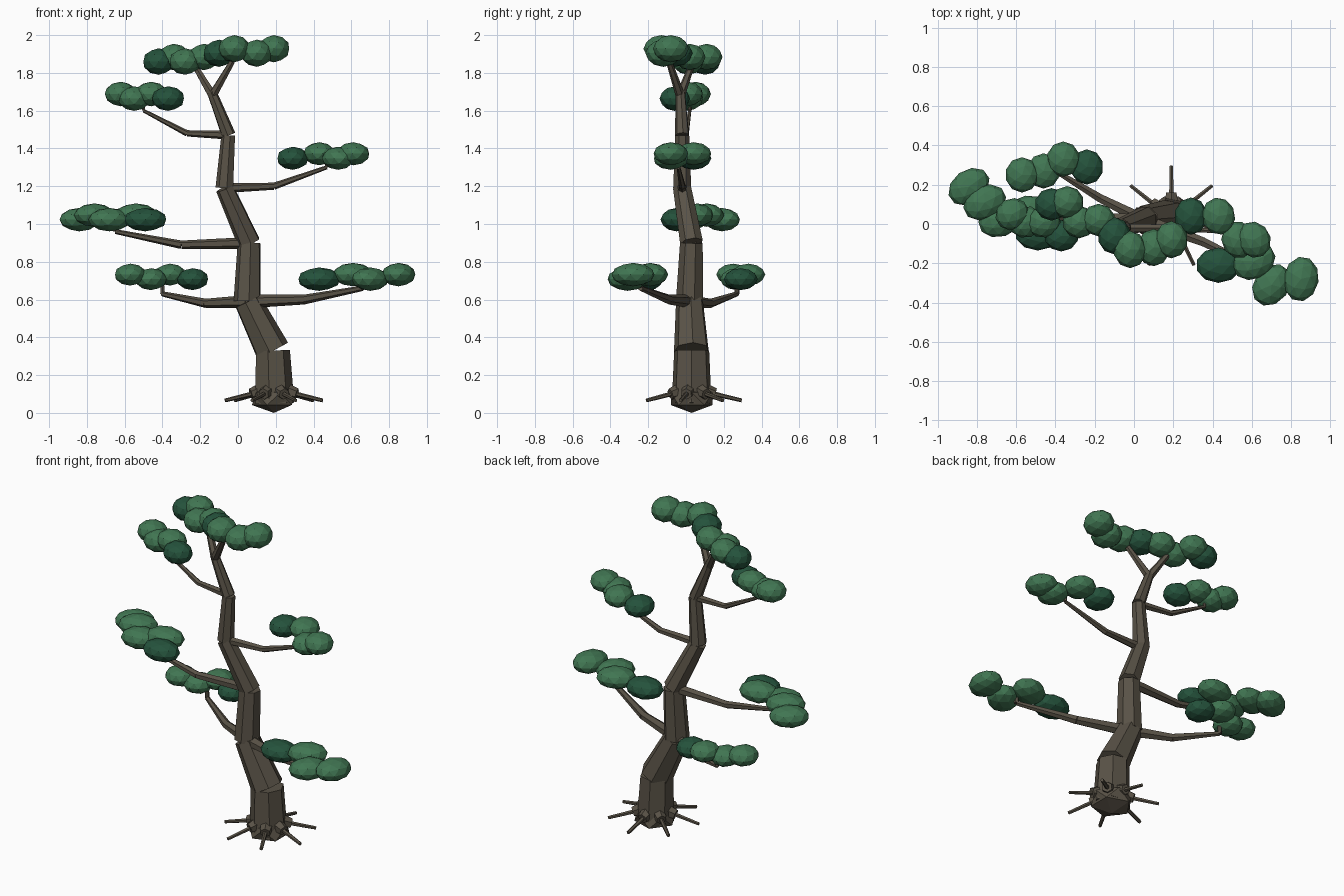
import bpy, bmesh, math
from mathutils import Vector, Matrix

if "Cube" in bpy.data.objects:
    bpy.data.objects.remove(bpy.data.objects["Cube"], do_unlink=True)


def material(name, colour):
    mat = bpy.data.materials.new(name)
    mat.use_nodes = True
    mat.diffuse_color = (*colour, 1)
    shader = mat.node_tree.nodes["Principled BSDF"]
    shader.inputs["Base Color"].default_value = (*colour, 1)
    return mat


BARK = material("bark_brown", (0.1, 0.085, 0.062))
LIGHT = material("leaf_green", (0.052, 0.18, 0.085))
DARK = material("deep_leaf_green", (0.018, 0.085, 0.045))


def finish(bm, name, mat):
    mesh = bpy.data.meshes.new(name)
    bm.to_mesh(mesh)
    bm.free()
    mesh.materials.append(mat)
    obj = bpy.data.objects.new(name, mesh)
    bpy.context.collection.objects.link(obj)
    return obj


def limb(name, points, radii, sides=6):
    """Chain of separate tapered segments through the points."""
    bm = bmesh.new()
    points = [Vector(point) for point in points]
    for start, end, wide, narrow in zip(points, points[1:], radii, radii[1:]):
        axis = end - start
        turn = axis.to_track_quat('Z', 'Y').to_matrix().to_4x4()
        bmesh.ops.create_cone(bm, cap_ends=True, segments=sides,
                              radius1=wide, radius2=narrow, depth=axis.length,
                              matrix=Matrix.Translation((start + end) / 2) @ turn)
    return finish(bm, name, BARK)


def branch(name, radius, start, elbow, tip):
    """Thinning bough with a short upright twig at its tip."""
    twig = Vector(tip) + Vector((0, 0, 0.06))
    radii = [radius * share for share in (1, 0.72, 0.4, 0.3)]
    return limb(name, [start, elbow, tip, twig], radii)


def ball(name, centre, size, mat, angle=0, detail=2):
    """Flattened faceted ball."""
    bm = bmesh.new()
    place = (Matrix.Translation(centre)
             @ Matrix.Rotation(math.radians(angle), 4, 'Z')
             @ Matrix.Diagonal((*size, 1)))
    bmesh.ops.create_icosphere(bm, subdivisions=detail, radius=1, matrix=place)
    return finish(bm, name, mat)


def leaf_pad(name, height, size, spots, spin=0):
    """Row of leaf balls, alternately low and high; the first one is dark."""
    for index, (x, y) in enumerate(spots):
        z = height + (0.012 if index % 2 else -0.012)
        mat = LIGHT if index else DARK
        ball(f"{name}_leaves_{index}", (x, y, z), size, mat, spin * index)


# Crooked trunk and its rounded foot
trunk_path = [(0.19, 0.03, 0.05), (0.18, 0.03, 0.33), (0.05, 0.02, 0.59),
              (0.06, 0.03, 0.9), (-0.07, -0.02, 1.19), (-0.05, -0.02, 1.47),
              (-0.14, -0.03, 1.7)]
trunk_radii = [0.108, 0.095, 0.074, 0.062, 0.049, 0.038, 0.026]
limb("trunk", trunk_path, trunk_radii, sides=7)
ball("trunk_foot", (0.19, 0.03, 0.075), (0.13, 0.13, 0.075), BARK, detail=1)

# Ring of roots: a thick stub, then a thin stick
root_count = 7


def around(angle, distance, height):
    return (0.19 + distance * math.cos(angle), 0.03 + distance * math.sin(angle), height)


for index in range(root_count):
    angle = math.pi / 2 + index * math.tau / root_count
    limb(f"root_stub_{index}",
         [around(angle, 0.06, 0.12), around(angle, 0.125, 0.1)], [0.042, 0.03])
    limb(f"root_stick_{index}",
         [around(angle, 0.1, 0.105), around(angle, 0.265, 0.066)], [0.013, 0.01])

# Boughs, each leaving the trunk at one of its bends
bends = dict(zip(("foot", "knee", "low", "middle", "upper", "high", "top"), trunk_path))
branch("low_left_branch", 0.036, bends["low"], (0.35, -0.09, 0.6), (0.66, -0.24, 0.66))
branch("low_right_branch", 0.034, bends["low"], (-0.17, 0.13, 0.58), (-0.4, 0.27, 0.63))
branch("middle_right_branch", 0.031, bends["middle"], (-0.3, 0.03, 0.89), (-0.65, 0.05, 0.96))
branch("upper_left_branch", 0.026, bends["upper"], (0.19, -0.02, 1.2), (0.47, -0.04, 1.3))
branch("upper_right_branch", 0.023, bends["high"], (-0.27, 0, 1.48), (-0.5, 0.02, 1.6))

# Fork under the crown
for name, tip in (("left", (-0.03, -0.09, 1.86)), ("right", (-0.23, 0.03, 1.84))):
    limb(f"crown_{name}_fork", [(-0.135, -0.03, 1.68), tip], [0.025, 0.016])

# Leaf pads
leaf_pad("low_left", 0.72, (0.115, 0.09, 0.062),
         [(0.43, -0.21), (0.61, -0.19), (0.7, -0.31), (0.85, -0.28)], spin=27)
leaf_pad("low_right", 0.72, (0.085, 0.09, 0.058),
         [(-0.24, 0.29), (-0.36, 0.33), (-0.46, 0.27), (-0.57, 0.25)])
leaf_pad("middle_right", 1.035, (0.115, 0.085, 0.062),
         [(-0.49, -0.05), (-0.54, 0.06), (-0.68, 0.02), (-0.76, 0.11), (-0.84, 0.19)], spin=9)
leaf_pad("upper_left", 1.36, (0.085, 0.095, 0.061),
         [(0.29, 0.04), (0.43, 0.04), (0.53, -0.08), (0.61, -0.08)], spin=10)
leaf_pad("upper_right", 1.676, (0.088, 0.08, 0.065),
         [(-0.37, -0.06), (-0.46, 0.01), (-0.55, 0.01), (-0.62, 0.05)], spin=10)
leaf_pad("crown_left", 1.916, (0.085, 0.095, 0.072),
         [(-0.1, -0.06), (-0.02, -0.13), (0.1, -0.12), (0.19, -0.08)])
leaf_pad("crown_right", 1.872, (0.085, 0.083, 0.07),
         [(-0.42, 0.1), (-0.34, 0.11), (-0.28, 0.01), (-0.18, 0.02)])
